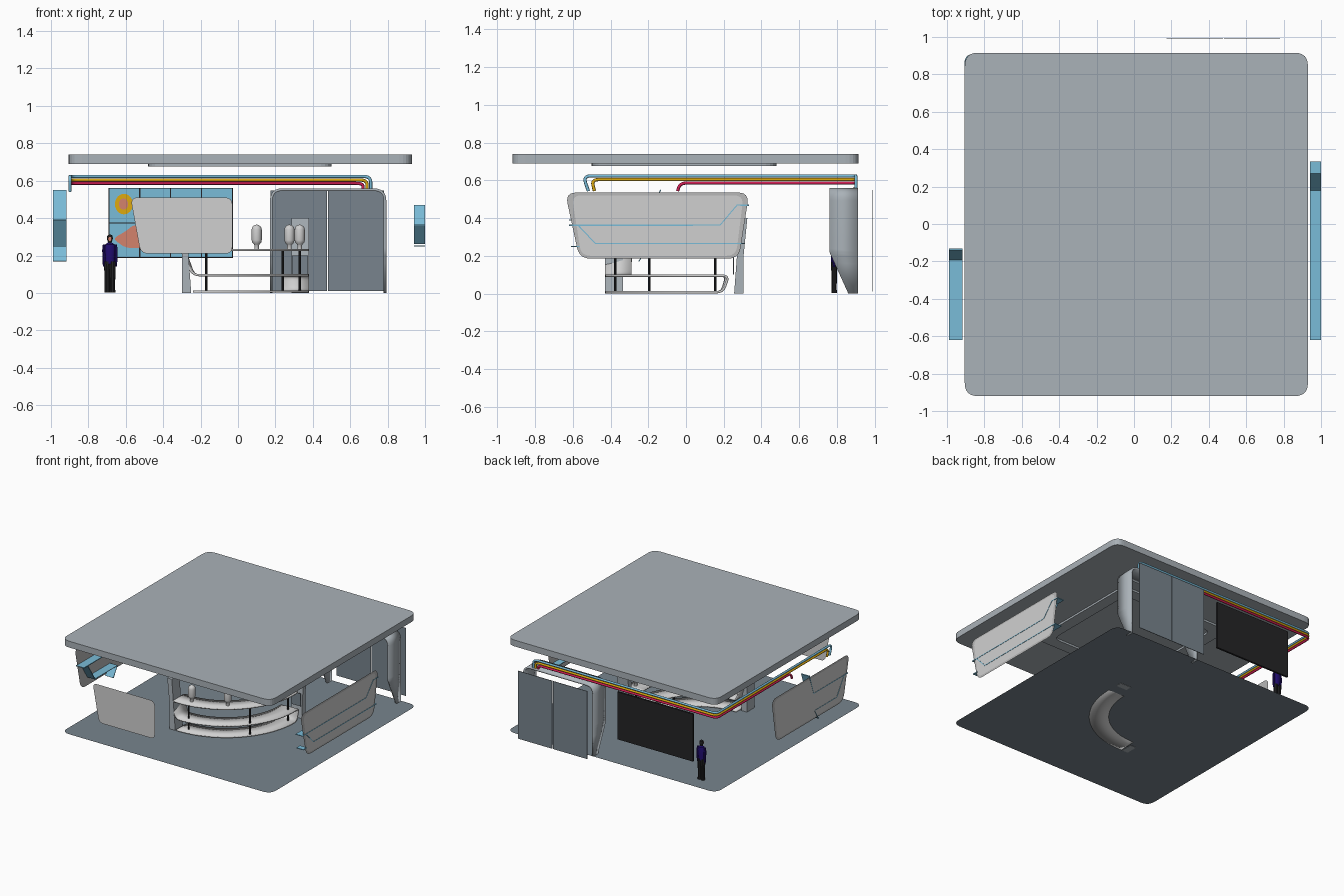
import bpy, bmesh, math
from mathutils import Vector as V

if "Cube" in bpy.data.objects:
    bpy.data.objects.remove(bpy.data.objects["Cube"])


def mat(name, r, g, b):
    m = bpy.data.materials.new(name)
    m.diffuse_color = [((c / 255 + 0.055) / 1.055) ** 2.4 for c in (r, g, b)] + [1]
    m.use_nodes = True
    m.node_tree.nodes["Principled BSDF"].inputs["Base Color"].default_value = m.diffuse_color
    return m


GREY = mat("pale grey", 170, 178, 184)
SLATE = mat("slate", 120, 132, 141)
LIGHT = mat("light grey", 208, 208, 208)
FRAME = mat("mid grey", 184, 184, 184)
BLUE = mat("sky blue", 122, 188, 216)
YELLOW = mat("yellow", 222, 170, 15)
RED = mat("crimson", 210, 30, 85)
BLACK = mat("black", 36, 36, 38)
NAVY = mat("navy", 32, 12, 110)
SALMON = mat("salmon", 212, 130, 108)


def obj(name, verts, faces, m, solid=0, smooth=False):
    me = bpy.data.meshes.new(name)
    me.from_pydata([tuple(v) for v in verts], [], faces)
    me.materials.append(m)
    o = bpy.data.objects.new(name, me)
    bpy.context.collection.objects.link(o)
    if solid:
        s = o.modifiers.new("thickness", 'SOLIDIFY')
        s.thickness, s.offset = solid, 0
    if smooth:
        bpy.context.view_layer.objects.active = o
        o.select_set(True)
        bpy.ops.object.shade_smooth_by_angle(angle=math.radians(35))
        o.select_set(False)
    return o


def fillet(pts, r, closed=True, n=6):
    """Round the corners of a polyline."""
    pts = [V(p) for p in pts]
    out = []
    for i, p in enumerate(pts):
        if not closed and i in (0, len(pts) - 1):
            out.append(p)
            continue
        a, b = pts[i - 1] - p, pts[(i + 1) % len(pts)] - p
        a = p + a.normalized() * min(r, a.length * 0.49)
        b = p + b.normalized() * min(r, b.length * 0.49)
        for k in range(n + 1):
            t = k / n
            out.append(a * (1 - t) ** 2 + p * 2 * t * (1 - t) + b * t * t)
    return out


def place(p, axis, d):
    return {'x': (d, p[0], p[1]), 'y': (p[0], d, p[1]), 'z': (p[0], p[1], d)}[axis]


def prism(name, pts, axis, d0, d1, m):
    """Flat outline extruded along an axis; a single sheet when d0 == d1."""
    n = len(pts)
    if d0 == d1:
        return obj(name, [place(p, axis, d0) for p in pts], [range(n)], m)
    vs = [place(p, axis, d) for d in (d0, d1) for p in pts]
    fs = [list(range(n))[::-1], list(range(n, 2 * n))]
    fs += [(i, (i + 1) % n, n + (i + 1) % n, n + i) for i in range(n)]
    o = obj(name, vs, fs, m)
    bm = bmesh.new()
    bm.from_mesh(o.data)
    bmesh.ops.recalc_face_normals(bm, faces=bm.faces)
    bm.to_mesh(o.data)
    bm.free()
    return o


def rect(a0, b0, a1, b1):
    return [(a0, b0), (a1, b0), (a1, b1), (a0, b1)]


def strip(name, left, right, m, solid=0.0, smooth=True):
    n = len(left)
    return obj(name, list(left) + list(right),
               [(i, i + 1, n + i + 1, n + i) for i in range(n - 1)], m, solid, smooth)


def lathe(name, loc, prof, m, n=16, sx=1.0, sy=1.0):
    """Round body from (radius, height) pairs."""
    vs = [(loc[0] + r * sx * math.cos(2 * math.pi * k / n),
           loc[1] + r * sy * math.sin(2 * math.pi * k / n), loc[2] + z) for r, z in prof for k in range(n)]
    fs = [(j * n + k, j * n + (k + 1) % n, (j + 1) * n + (k + 1) % n, (j + 1) * n + k)
          for j in range(len(prof) - 1) for k in range(n)]
    fs += [list(range(n))[::-1], list(range(len(vs) - n, len(vs)))]
    return obj(name, vs, fs, m, smooth=True)


# floor and ceiling
SQ = rect(-0.905, -0.92, 0.93, 0.915)
prism("floor", fillet(SQ, 0.07), 'z', 0.002, 0.002, SLATE)
prism("ceiling", fillet(SQ, 0.07), 'z', 0.69, 0.74, GREY)
# square ring under the ceiling
outer = fillet(rect(-0.48, -0.5, 0.5, 0.48), 0.08)
inner = fillet(rect(-0.39, -0.41, 0.41, 0.39), 0.06)
n = len(outer)
ring = [(p.x, p.y, 0.6825) for p in outer + inner]
obj("ceiling_ring", ring, [(i, (i + 1) % n, n + (i + 1) % n, n + i) for i in range(n)], GREY, 0.015)

# curved counter: one folded ribbon making top, middle and base shelves
CX, CY, RO, RI = -0.22, 0.17, 0.6, 0.46
fold = [(4, 0.229), (-98, 0.229), (-92, 0.095), (5.5, 0.095), (2.5, 0.007), (-92, 0.007)]
path = fillet([(math.radians(a) * RO, z) for a, z in fold], 0.035, False)
fine = []
for a, b in zip(path, path[1:]):
    k = max(1, int((b - a).length / 0.03))
    fine += [a.lerp(b, i / k) for i in range(k)]
fine.append(path[-1])


def arc(r):
    return [(CX + r * math.cos(p.x / RO), CY + r * math.sin(p.x / RO), p.y) for p in fine]


strip("counter_shelves", arc(RI), arc(RO), LIGHT, 0.012)
for i, (x, y) in enumerate([(-0.17, -0.375), (0.24, -0.195), (0.33, 0.155)]):
    lathe(f"counter_post_{i}", (x, y, 0.01), [(0.007, 0), (0.007, 0.215)], BLACK, 10)
# capsules standing on the counter
cap = [(0.012, -0.02), (0.012, 0.0)] + [(0.027 * math.sin(t), 0.027 - 0.027 * math.cos(t)) for t in (0.6, 1.1, 1.57)]
cap += [(0.027 * math.cos(t), 0.083 + 0.027 * math.sin(t)) for t in (0, 0.4, 0.8, 1.2, 1.5)]
for i, (x, y) in enumerate([(-0.15, -0.365), (0.1, -0.27), (0.275, -0.06), (0.33, 0.16)]):
    lathe(f"capsule_{i}", (x, y, 0.255), cap, LIGHT)
# end columns, leaning outward
prism("column_back", [(0.255, 0), (0.305, 0), (0.305, 0.2), (0.325, 0.4), (0.285, 0.4), (0.27, 0.2)],
      'x', 0.285, 0.38, GREY)
prism("column_left", [(-0.25, 0), (-0.3, 0), (-0.3, 0.2), (-0.32, 0.4), (-0.28, 0.4), (-0.265, 0.2)],
      'y', -0.43, -0.335, GREY)
prism("column_back_plate", rect(0.29, 0.1, 0.375, 0.2), 'y', 0.25, 0.255, SLATE)


# hanging side signs with folded blue ribbons
def sign(name, xf, xi):
    prism(name + "_frame", fillet([(-0.64, 0.535), (0.335, 0.535), (0.28, 0.185), (-0.565, 0.185)], 0.06),
          'x', xf, xf, FRAME)
    prism(name + "_face", fillet([(-0.605, 0.52), (0.305, 0.52), (0.265, 0.2), (-0.555, 0.2)], 0.05),
          'x', xi, xi, LIGHT)


def ribbon(name, pts, x0, x1):
    strip(name, [(x0, y, z) for y, z in pts], [(x1, y, z) for y, z in pts], BLUE, 0.006, False)


sign("right_sign", 0.995, 0.998)
sign("left_sign", -0.985, -0.988)
ribbon("right_ribbon_upper", [(-0.62, 0.362), (0.18, 0.362), (0.27, 0.468), (0.335, 0.468)], 0.94, 1.0)
ribbon("right_ribbon_lower", [(-0.61, 0.25), (-0.565, 0.25)], 0.94, 1.0)
ribbon("right_ribbon_middle", [(-0.57, 0.36), (-0.48, 0.265), (0.31, 0.265)], 0.94, 1.0)
ribbon("left_ribbon_upper", [(-0.62, 0.39), (-0.19, 0.39), (-0.135, 0.55)], -0.99, -0.918)
ribbon("left_ribbon_lower", [(-0.57, 0.39), (-0.48, 0.25), (-0.2, 0.25), (-0.25, 0.17)], -0.99, -0.918)
# front sign sheet
prism("front_sign", fillet([(-0.575, 0.51), (-0.03, 0.51), (-0.03, 0.21), (-0.52, 0.21)], 0.04),
      'y', -1.0, -1.0, LIGHT)

# back doorway: arch shell with tapered feet, and two flat panels behind it
U = fillet([(0.178, 0), (0.178, 0.22), (0.178, 0.552), (0.786, 0.552), (0.786, 0.22), (0.786, 0)], 0.06, False)
strip("arch", [(p.x, 0.76 + 0.1 * max(0, 1 - p.y / 0.22), p.y) for p in U],
      [(p.x, 0.912, p.y) for p in U], GREY, 0.014)
for i, x in enumerate((0.175, 0.481)):
    prism(f"back_panel_{i}", rect(x, 0.01, x + 0.3, 0.548), 'y', 0.988, 0.992, SLATE)

# tiled video wall with coloured shapes
prism("video_wall_body", rect(-0.692, 0.186, -0.028, 0.562), 'y', 0.885, 0.9, BLACK)
for i in range(4):
    for j in range(2):
        x, z = -0.69 + 0.165 * i, 0.188 + 0.186 * j
        prism(f"video_tile_{i}_{j}", rect(x + 0.003, z + 0.003, x + 0.162, z + 0.183), 'y', 0.879, 0.885, BLUE)
blob = [(-0.61 + 0.048 * math.cos(k * 0.2618), 0.475 + 0.055 * math.sin(k * 0.2618)) for k in range(24)]
prism("yellow_shape", blob, 'y', 0.875, 0.879, YELLOW)
blob = [(-0.612 + 0.025 * math.cos(k * 0.2618), 0.475 + 0.03 * math.sin(k * 0.2618)) for k in range(24)]
prism("yellow_shape_core", blob, 'y', 0.872, 0.875, SALMON)
prism("salmon_shape", fillet([(-0.67, 0.29), (-0.6, 0.33), (-0.55, 0.37), (-0.5, 0.33), (-0.5, 0.24), (-0.6, 0.24)],
                             0.03), 'y', 0.875, 0.879, SALMON)

# three coloured tubes running round the back and left edges
for name, m, z, x0, y0, lean in (("blue", BLUE, 0.623, 0.71, -0.545, 0.028),
                                 ("yellow", YELLOW, 0.604, 0.69, -0.5, 0.015),
                                 ("red", RED, 0.586, 0.668, -0.03, -0.015)):
    pts = fillet([(x0, 0.9, 0.555), (x0, 0.9, z), (-0.898, 0.9, z), (-0.898, y0, z),
                  (-0.898, y0 + lean, 0.543)], 0.04, False)
    cu = bpy.data.curves.new(name + "_tube", 'CURVE')
    cu.dimensions = '3D'
    cu.bevel_depth, cu.bevel_resolution, cu.use_fill_caps = 0.0085, 2, True
    sp = cu.splines.new('POLY')
    sp.points.add(len(pts) - 1)
    for q, p in zip(sp.points, pts):
        q.co = (*p, 1)
    cu.materials.append(m)
    o = bpy.data.objects.new(name + "_tube", cu)
    bpy.context.collection.objects.link(o)

# standing visitor
PX, PY = -0.685, 0.785
for s in (-1, 1):
    lathe("visitor_leg", (PX + s * 0.014, PY, 0.002),
          [(0.016, 0), (0.014, 0.02), (0.015, 0.09), (0.018, 0.165)], BLACK, 10)
    lathe("visitor_arm", (PX + s * 0.031, PY, 0.14),
          [(0.006, 0), (0.009, 0.03), (0.01, 0.09), (0.007, 0.118)], NAVY, 8)
lathe("visitor_torso", (PX, PY, 0.155), [(0.026, 0), (0.025, 0.03), (0.03, 0.08), (0.024, 0.105), (0.009, 0.115)],
      NAVY, 12, 1, 0.65)
lathe("visitor_head", (PX, PY, 0.265), [(0.008, 0), (0.012, 0.012), (0.016, 0.026), (0.014, 0.04), (0.005, 0.048)],
      BLACK, 12)
prism("visitor_face", fillet(rect(PX - 0.009, 0.277, PX + 0.009, 0.3), 0.008), 'y', PY - 0.018, PY - 0.014, SALMON)
